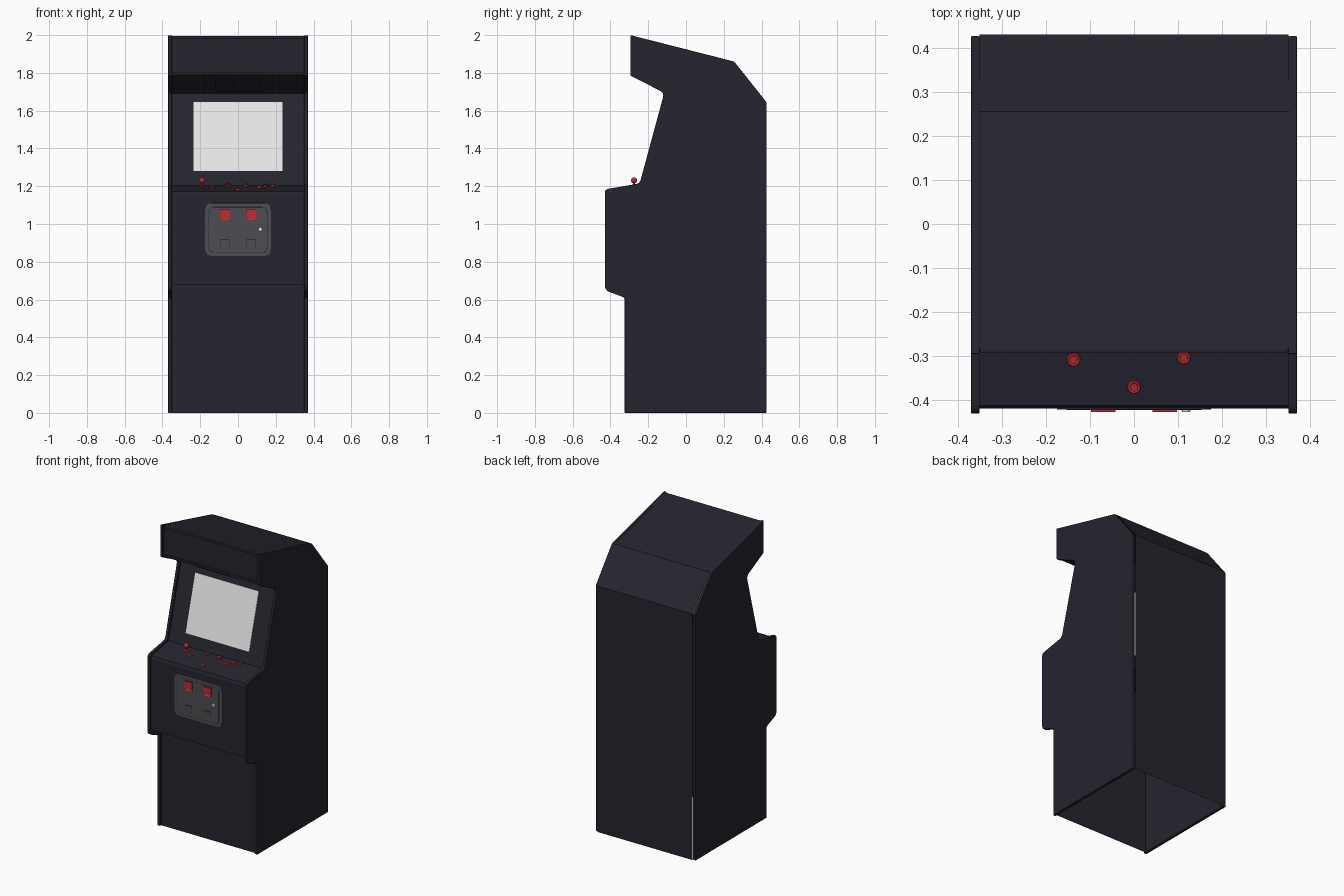
import bpy, bmesh, math
from mathutils import Vector, Matrix

if "Cube" in bpy.data.objects:
    bpy.data.objects.remove(bpy.data.objects["Cube"], do_unlink=True)


def material(name, rgb):
    m = bpy.data.materials.new(name)
    m.use_nodes = True
    m.diffuse_color = (*rgb, 1)
    bsdf = next(n for n in m.node_tree.nodes if n.type == 'BSDF_PRINCIPLED')
    bsdf.inputs["Base Color"].default_value = (*rgb, 1)
    return m


NAVY = material("dark navy", (0.018, 0.018, 0.028))
RED = material("red", (0.5, 0.026, 0.033))
GREY = material("door grey", (0.075, 0.075, 0.085))
DARK = material("dark grey", (0.03, 0.03, 0.035))
PALE = material("screen grey", (0.8, 0.8, 0.8))


def finish(name, bm, mat, bevel=0, matrix=None, smooth=False):
    me = bpy.data.meshes.new(name)
    bm.to_mesh(me)
    bm.free()
    ob = bpy.data.objects.new(name, me)
    bpy.context.collection.objects.link(ob)
    me.materials.append(mat)
    if matrix:
        ob.matrix_world = matrix
    if bevel:
        mod = ob.modifiers.new("Bevel", 'BEVEL')
        mod.width, mod.segments, mod.limit_method = bevel, 2, 'ANGLE'
    if smooth:
        bpy.ops.object.select_all(action='DESELECT')
        ob.select_set(True)
        bpy.context.view_layer.objects.active = ob
        bpy.ops.object.shade_smooth_by_angle()
    return ob


def rounded(points, steps=4):
    """Round each (a, b, radius) corner of a closed outline."""
    out = []
    for i, (a, b, r) in enumerate(points):
        p = Vector((a, b))
        if not r:
            out.append(p)
            continue
        before = Vector(points[i - 1][:2]) - p
        after = Vector(points[(i + 1) % len(points)][:2]) - p
        s, e = p + before.normalized() * r, p + after.normalized() * r
        for k in range(steps + 1):
            t = k / steps
            out.append(s * (1 - t) ** 2 + p * 2 * t * (1 - t) + e * t * t)
    return out


def prism(name, outline, mat, to3d, depth, **kw):
    """Extrude a flat outline into a solid."""
    bm = bmesh.new()
    face = bm.faces.new([bm.verts.new(to3d(p)) for p in outline])
    ext = bmesh.ops.extrude_face_region(bm, geom=[face])["geom"]
    bmesh.ops.translate(bm, vec=depth, verts=[v for v in ext if isinstance(v, bmesh.types.BMVert)])
    bmesh.ops.recalc_face_normals(bm, faces=bm.faces)
    return finish(name, bm, mat, **kw)


def box(name, centre, size, mat, bevel=0, matrix=Matrix()):
    bm = bmesh.new()
    bmesh.ops.create_cube(bm, size=1, matrix=Matrix.Diagonal((*size, 1)))
    return finish(name, bm, mat, bevel, matrix @ Matrix.Translation(centre))


def cylinder(name, mat, matrix, r1, r2, height, sides=16):
    bm = bmesh.new()
    bmesh.ops.create_cone(bm, cap_ends=True, segments=sides, radius1=r1, radius2=r2, depth=height)
    return finish(name, bm, mat, matrix=matrix, smooth=True)


# Side panels
side = rounded([
    (-0.295, 2.0, 0), (0.255, 1.86, 0), (0.426, 1.645, 0), (0.426, 0, 0),
    (-0.325, 0, 0), (-0.325, 0.61, 0.012), (-0.43, 0.65, 0.025), (-0.43, 1.183, 0.02),
    (-0.245, 1.215, 0.02), (-0.115, 1.695, 0.025), (-0.295, 1.785, 0.012)])
for name, x in (("left_side_panel", 0.35), ("right_side_panel", -0.37)):
    prism(name, side, NAVY, lambda p: (x, p.x, p.y), (0.02, 0, 0), bevel=0.003)

# Cabinet shell between the panels, open underneath
shell = [(-0.31, 0), (-0.31, 0.68), (-0.418, 0.68), (-0.418, 1.155), (-0.412, 1.172),
         (-0.235, 1.205), (-0.1, 1.69), (-0.282, 1.785), (-0.282, 1.995),
         (0.255, 1.86), (0.43, 1.645), (0.43, 0)]
bm = bmesh.new()
rows = [[bm.verts.new((x, y, z)) for x in (-0.35, 0.35)] for y, z in shell]
for a, b in zip(rows, rows[1:]):
    bm.faces.new((a[0], a[1], b[1], b[0]))
finish("cabinet_shell", bm, NAVY)

# Sign trim strips at top and bottom of the header
for name, z in (("header_top_trim", 1.987), ("header_bottom_trim", 1.797)):
    box(name, (0, -0.286, z), (0.7, 0.012, 0.016), NAVY, 0.003)


def slope(p, q):
    """Frame on the shell: x across, y up the slope, z outward, origin at the middle."""
    p, q = Vector((0, *p)), Vector((0, *q))
    up = (q - p).normalized()
    out = Vector((1, 0, 0)).cross(up)
    return Matrix.Translation((p + q) / 2) @ Matrix((Vector((1, 0, 0)), up, out)).transposed().to_4x4()


# Screen and speaker plate
screen = slope(shell[5], shell[6])
box("screen", (0, 0.016, 0.001), (0.47, 0.38, 0.006), PALE, 0, screen)
speaker = slope(shell[6], shell[7])
box("speaker_plate", (0, 0, 0.001), (0.24, 0.14, 0.006), NAVY, 0.002, speaker)

# Control panel buttons and joystick
panel = slope(shell[4], shell[5])
tilt = panel.to_3x3().to_4x4()


def on_panel(x, y, lift):
    t = (y + 0.412) / 0.177
    return Matrix.Translation((x, y, 1.172 + 0.033 * t + lift)) @ tilt


spots = [(-0.137, -0.308), (-0.05, -0.25), (0, -0.37), (0.04, -0.253),
         (0.113, -0.303), (0.145, -0.263), (0.185, -0.257)]
for i, (x, y) in enumerate(spots):
    cylinder(f"button_rim_{i + 1}", RED, on_panel(x, y, 0.002), 0.016, 0.014, 0.006)
    cylinder(f"button_cap_{i + 1}", RED, on_panel(x, y, 0.005), 0.01, 0.009, 0.01)
cylinder("joystick_base", RED, on_panel(-0.19, -0.275, 0.002), 0.015, 0.012, 0.006)
cylinder("joystick_shaft", RED, on_panel(-0.19, -0.275, 0.014), 0.005, 0.005, 0.028, 10)
bm = bmesh.new()
bmesh.ops.create_uvsphere(bm, u_segments=16, v_segments=10, radius=0.016)
finish("joystick_ball", bm, RED, matrix=Matrix.Translation((-0.19, -0.275, 1.231)), smooth=True)


# Coin door
def door_plate(name, w, h, r, y, mat):
    outline = rounded([(-w, -h, r), (w, -h, r), (w, h, r), (-w, h, r)])
    prism(name, outline, mat, lambda p: (p.x, y, p.y + 0.97), (0, 0.006, 0), bevel=0.0015)


door_plate("coin_door_frame", 0.175, 0.14, 0.035, -0.421, GREY)
door_plate("coin_door_gap", 0.156, 0.122, 0.025, -0.4213, DARK)
door_plate("coin_door", 0.153, 0.119, 0.025, -0.4225, GREY)
for side_name, x in (("right", -0.07), ("left", 0.07)):
    # Red coin slot with a recessed face
    bm = bmesh.new()
    bmesh.ops.create_cube(bm, size=1, matrix=Matrix.Diagonal((0.056, 0.012, 0.06, 1)))
    front = [f for f in bm.faces if f.normal.y < -0.9]
    bmesh.ops.inset_region(bm, faces=front, thickness=0.009, depth=-0.004)
    finish(f"{side_name}_coin_slot", bm, RED, matrix=Matrix.Translation((x, -0.421, 1.05)))
    # Coin return cup with a flap
    box(f"{side_name}_return_rim", (x, -0.421, 0.895), (0.052, 0.006, 0.05), DARK)
    box(f"{side_name}_return_flap", (x, -0.4225, 0.893), (0.046, 0.006, 0.046), GREY)
cylinder("door_lock", PALE, Matrix.Translation((0.118, -0.423, 0.972)) @ Matrix.Rotation(math.pi / 2, 4, 'X'),
         0.011, 0.009, 0.008, 12)
